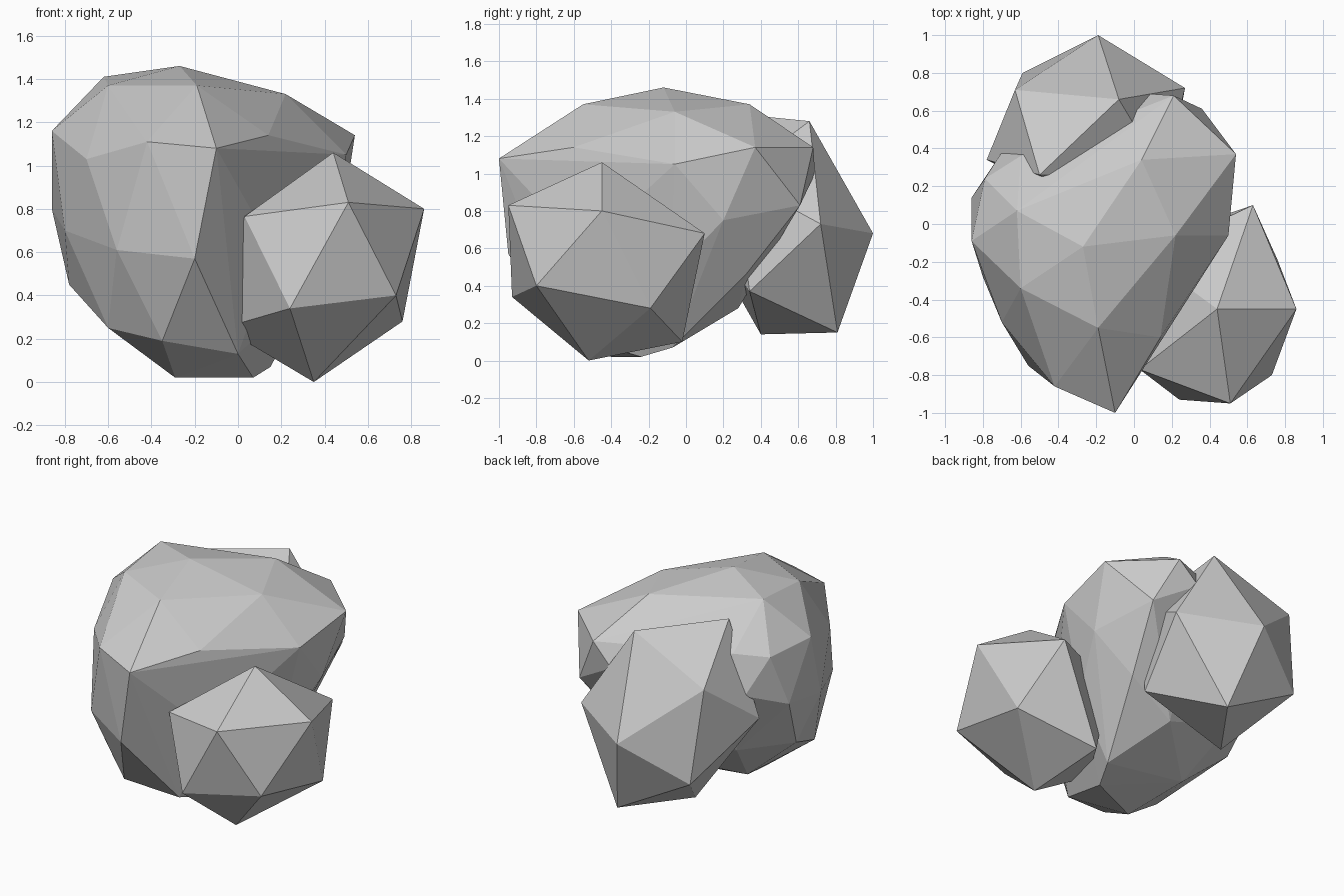
import bpy, bmesh

def rock(name, corners):
    """Flat-faceted boulder wrapped around its corner points."""
    bm = bmesh.new()
    for c in corners:
        bm.verts.new(c)
    res = bmesh.ops.convex_hull(bm, input=bm.verts[:])
    loose = [v for v in bm.verts if not v.link_faces]
    bmesh.ops.delete(bm, geom=loose, context='VERTS')
    bmesh.ops.recalc_face_normals(bm, faces=bm.faces[:])
    mesh = bpy.data.meshes.new(name)
    bm.to_mesh(mesh)
    bm.free()
    obj = bpy.data.objects.new(name, mesh)
    bpy.context.collection.objects.link(obj)
    return obj

# Large boulder: crown, upper ring, waist, base
rock("large_boulder", [
    (-.27, -.12, 1.46), (-.19, -.55, 1.37), (.22, -.06, 1.33),
    (-.60, -.34, 1.37), (-.62, .07, 1.41), (.04, .34, 1.37),
    (-.10, -1.0, 1.08), (-.42, -.86, 1.11), (.14, -.60, 1.14), (.50, -.06, 1.05),
    (.54, .37, 1.14), (.21, .68, 1.14), (-.60, .36, 1.15), (-.79, .24, 1.13),
    (-.86, -.09, 1.16), (-.70, -.52, 1.03),
    (-.20, -.95, .57), (-.56, -.75, .61), (-.80, -.28, .70), (-.86, .14, .80),
    (-.70, .38, .90), (.07, .69, 1.0), (.36, .61, .83), (.48, .20, .75),
    (.17, -.55, .60), (-.78, -.05, .45), (.36, -.08, .46), (.28, .32, .46),
    (-.35, -.70, .19), (-.60, -.50, .25), (0, -.62, .13),
    (-.29, -.40, .02), (.07, -.24, .02), (.15, -.07, .07), (-.42, -.05, .14),
    (-.05, .28, .28), (-.55, .25, .45)])

# Small twelve-cornered boulder at the front right
rock("front_right_boulder", [
    (.44, -.45, 1.06), (.51, -.95, .83), (.86, -.45, .80), (.63, .10, .68),
    (.03, -.77, .765), (.06, -.17, .68), (.73, -.80, .40), (.76, -.19, .28),
    (.24, -.93, .34), (-.07, -.52, .25), (.28, -.02, .10), (.35, -.52, 0)])

# Small twelve-cornered boulder at the back left
rock("back_left_boulder", [
    (-.08, .66, 1.28), (-.50, .26, 1.32), (-.63, .71, 1.05), (-.19, 1.0, .68),
    (.27, .72, .73), (.16, .26, .98), (-.78, .34, .76), (-.24, .06, .74),
    (-.59, .80, .44), (-.06, .81, .15), (.20, .34, .37), (-.35, .40, .14)])
